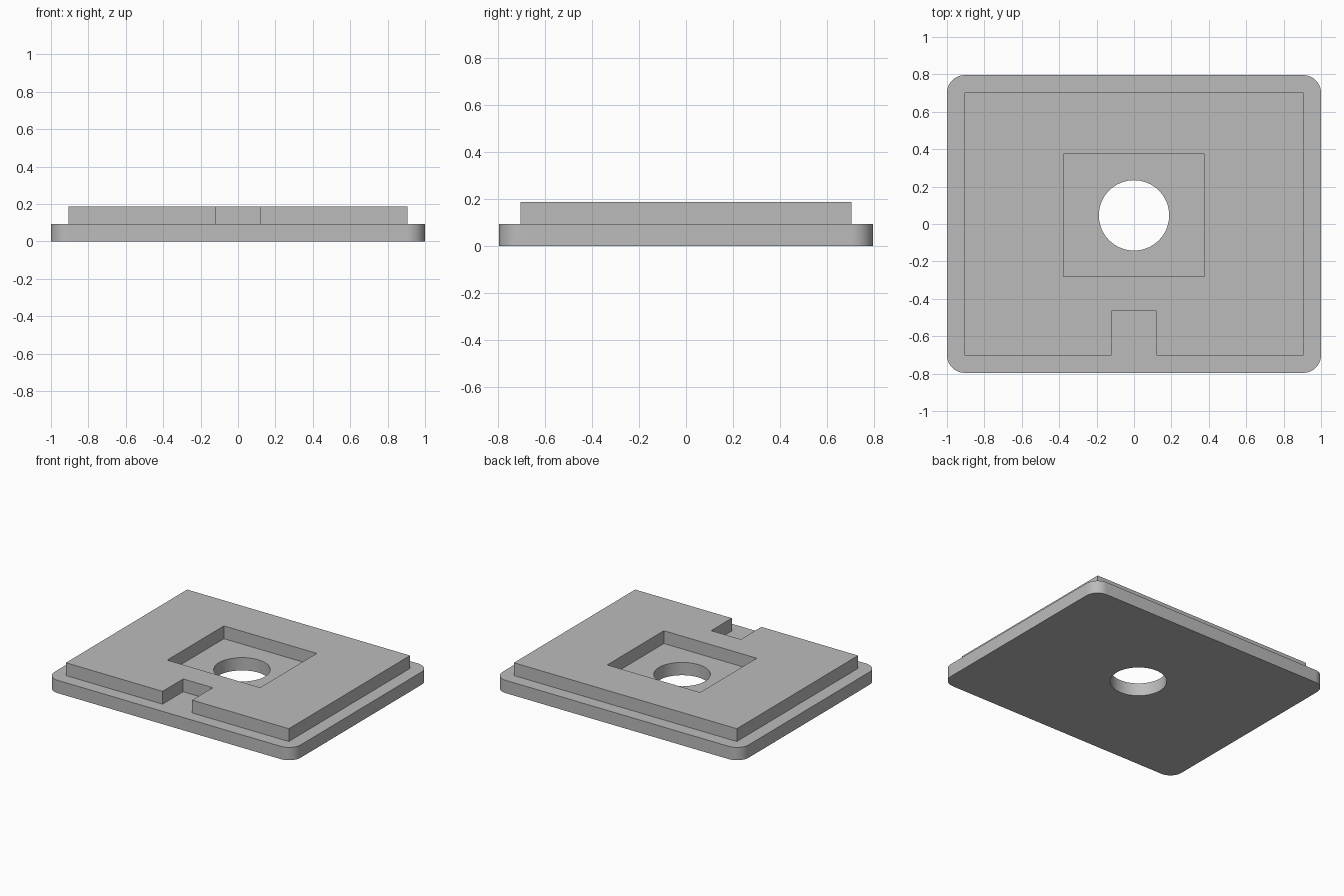
import bpy, bmesh, math

if "Cube" in bpy.data.objects:
    bpy.data.objects.remove(bpy.data.objects["Cube"], do_unlink=True)

STEP = 0.094                       # thickness of each layer
HALF_X, HALF_Y, CORNER = 1.0, 0.796, 0.095

grey = bpy.data.materials.new("plain grey")
grey.use_nodes = True
colour = (0.5, 0.5, 0.5, 1)
grey.diffuse_color = colour
grey.node_tree.nodes["Principled BSDF"].inputs["Base Color"].default_value = colour


def arc(cx, cy, radius, start, sweep, steps):
    return [(cx + radius * math.cos(start + sweep * i / steps),
             cy + radius * math.sin(start + sweep * i / steps)) for i in range(steps + 1)]


def plate(name, loops, z):
    """Fill the outline minus its inner loops, then extrude it up by one step."""
    bm = bmesh.new()
    edges = []
    for loop in loops:
        verts = [bm.verts.new((x, y, z)) for x, y in loop]
        edges += [bm.edges.new((a, b)) for a, b in zip(verts, verts[1:] + verts[:1])]
    bmesh.ops.triangle_fill(bm, edges=edges, use_beauty=True, normal=(0, 0, 1))
    grown = bmesh.ops.extrude_face_region(bm, geom=bm.faces[:], use_keep_orig=True)
    top = [v for v in grown["geom"] if isinstance(v, bmesh.types.BMVert)]
    bmesh.ops.translate(bm, verts=top, vec=(0, 0, STEP))
    bmesh.ops.recalc_face_normals(bm, faces=bm.faces[:])
    bmesh.ops.dissolve_limit(bm, angle_limit=0.001, verts=bm.verts[:], edges=bm.edges[:])
    mesh = bpy.data.meshes.new(name)
    bm.to_mesh(mesh)
    bm.free()
    mesh.materials.append(grey)
    obj = bpy.data.objects.new(name, mesh)
    bpy.context.collection.objects.link(obj)
    bpy.ops.object.select_all(action="DESELECT")
    obj.select_set(True)
    bpy.context.view_layer.objects.active = obj
    bpy.ops.object.shade_smooth_by_angle(angle=math.radians(30))
    return obj


# Base plate: rounded rectangle with a round through hole
outline = []
for i, (sx, sy) in enumerate([(1, 1), (-1, 1), (-1, -1), (1, -1)]):
    outline += arc(sx * (HALF_X - CORNER), sy * (HALF_Y - CORNER), CORNER,
                   i * math.pi / 2, math.pi / 2, 10)
hole = arc(0, 0.046, 0.188, 0, math.tau, 64)[:-1]
plate("base_plate", [outline, hole], 0)

# Raised plate: sharp rectangle with a front notch and a square pocket
x, y, nx, ny = 0.905, 0.703, 0.12, -0.464
notched = [(-x, -y), (-nx, -y), (-nx, ny), (nx, ny), (nx, -y), (x, -y), (x, y), (-x, y)]
px, front, back = 0.377, -0.282, 0.375
pocket = [(-px, front), (px, front), (px, back), (-px, back)]
plate("raised_plate", [notched, pocket], STEP)
